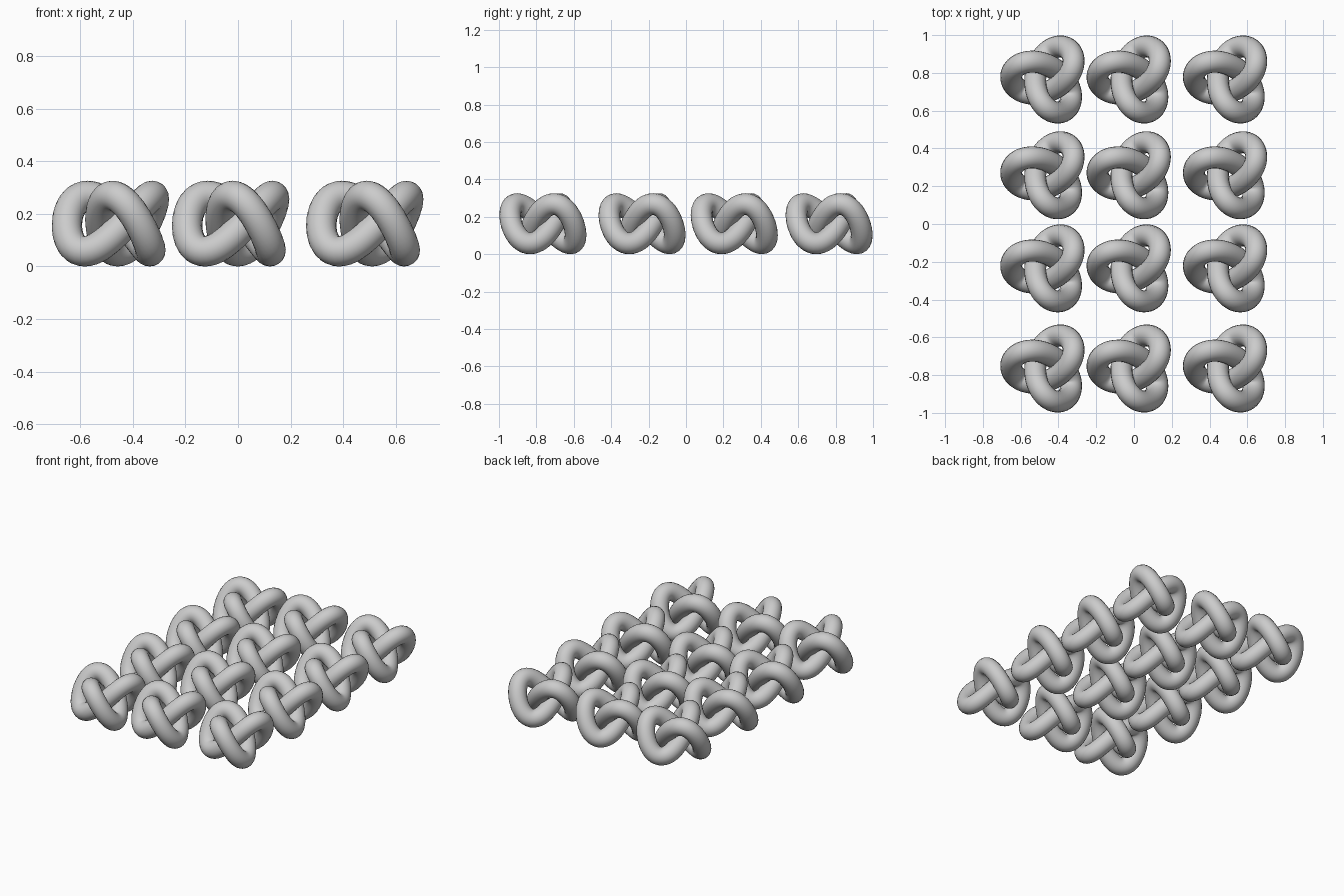
import bpy, math
from mathutils import Vector, Matrix

if "Cube" in bpy.data.objects:
    bpy.data.objects.remove(bpy.data.objects["Cube"])

S, AMP, TUBE = 0.0640, 0.105, 0.058   # plan scale, height amplitude, tube radius
N, M = 120, 20                        # segments along / around the tube
TURN = Matrix.Rotation(math.radians(-4), 3, 'Z')


def path(t):
    return TURN @ Vector((-S * (2 * math.cos(2 * t) + math.cos(t)),
                          S * (2 * math.sin(2 * t) - math.sin(t)),
                          AMP * math.sin(3 * t)))


# Round tube swept along a closed trefoil path
verts, faces = [], []
for i in range(N):
    t = 2 * math.pi * i / N
    p = path(t)
    tangent = (path(t + 0.001) - path(t - 0.001)).normalized()
    side = tangent.cross(Vector((0, 0, 1))).normalized()
    up = side.cross(tangent)
    for j in range(M):
        a = 2 * math.pi * j / M
        verts.append(p + TUBE * (math.cos(a) * side + math.sin(a) * up))
for i in range(N):
    k = (i + 1) % N
    for j in range(M):
        n = (j + 1) % M
        faces.append((i * M + j, i * M + n, k * M + n, k * M + j))

# Centre the knot on its bounds and rest it on the ground
lo = Vector([min(v[c] for v in verts) for c in range(3)])
hi = Vector([max(v[c] for v in verts) for c in range(3)])
mid = (lo + hi) / 2
verts = [v - Vector((mid.x, mid.y, lo.z)) for v in verts]

mesh = bpy.data.meshes.new("trefoil_knot")
mesh.from_pydata(verts, [], faces)
mesh.shade_smooth()
mesh.update()

# Three columns by four rows of knots
for r, y in enumerate((-0.765, -0.235, 0.258, 0.765)):
    for c, x in enumerate((-0.485, -0.028, 0.482)):
        ob = bpy.data.objects.new(f"knot_row{r + 1}_col{c + 1}", mesh)
        ob.location = (x, y, 0)
        bpy.context.collection.objects.link(ob)
